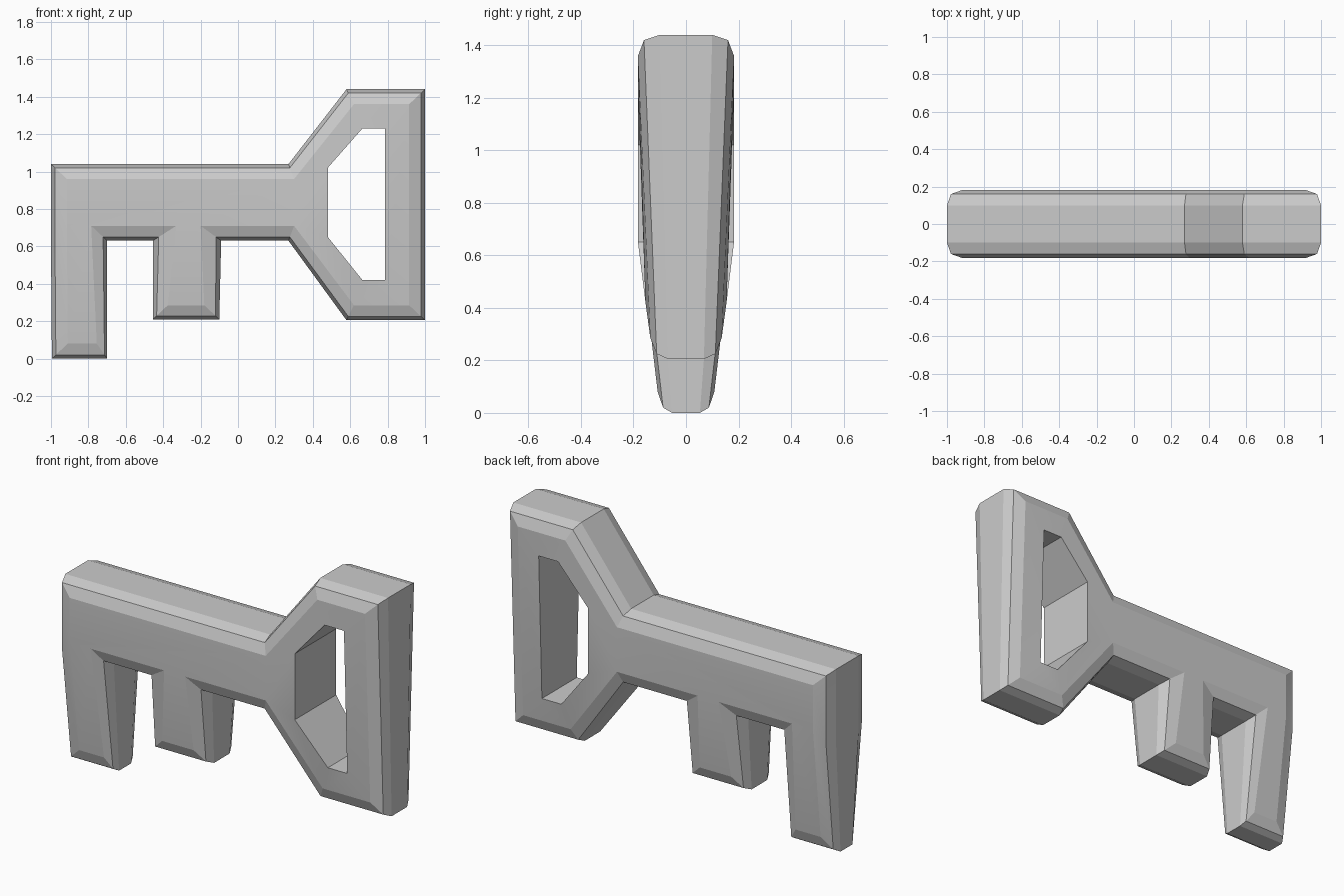
import bpy
import bmesh
from mathutils import Vector

if "Cube" in bpy.data.objects:
    bpy.data.objects.remove(bpy.data.objects["Cube"])

# Silhouette of the key and the matching border of its flat face (x, z)
OUTLINE = [(-1, 1.04), (.27, 1.04), (.58, 1.44), (1, 1.44), (1, .205),
           (.58, .205), (.27, .63), (-.09, .63), (-.1, .21), (-.455, .21),
           (-.455, .63), (-.7, .63), (-.7, 0), (-.995, 0), (-1, .63)]
BORDER = [(-.915, .96), (.3, .96), (.62, 1.36), (.915, 1.36), (.915, .285),
          (.62, .285), (.3, .71), (-.2, .71), (-.18, .285), (-.375, .285),
          (-.33, .71), (-.785, .71), (-.755, .08), (-.91, .08), (-.915, .71)]
HOLE = [(.48, 1.02), (.665, 1.23), (.785, 1.23), (.785, .42), (.665, .42),
        (.48, .65)]
# Edge profile: share of the way to the border, half thickness
PROFILE = [(0, .1), (.25, .16), (1, .183)]


def taper(z):
    """The teeth get thinner towards their tips."""
    return min(1, .53 + .47 * z / .63)


def ring(bm, points, y):
    return [bm.verts.new((p[0], y * taper(p[1]), p[1])) for p in points]


def bridge(bm, a, b):
    for i in range(len(a)):
        j = (i + 1) % len(a)
        bm.faces.new((a[i], a[j], b[j], b[i]))


def loop_edges(bm, loop):
    return [bm.edges.get((v, loop[(i + 1) % len(loop)]))
            for i, v in enumerate(loop)]


bm = bmesh.new()

# Bevelled rim from the front border round to the back border
rings = []
for side in (-1, 1):
    layers = PROFILE if side > 0 else PROFILE[::-1]
    for share, half in layers:
        pts = [Vector(o).lerp(Vector(b), share) for o, b in zip(OUTLINE, BORDER)]
        rings.append(ring(bm, pts, side * half))
for a, b in zip(rings, rings[1:]):
    bridge(bm, a, b)

# Straight walls of the bow opening
depth = PROFILE[-1][1]
holes = [ring(bm, HOLE, -depth), ring(bm, HOLE, depth)]
bridge(bm, *holes)

# Flat faces: shaft, both teeth, and the bow around its opening
for border, hole, side in ((rings[0], holes[0], -1), (rings[-1], holes[1], 1)):
    for ids in ((0, 1, 6, 7, 10, 11, 14), (11, 12, 13, 14), (7, 8, 9, 10)):
        bm.faces.new([border[i] for i in ids])
    edges = loop_edges(bm, border[1:7]) + loop_edges(bm, hole)
    bmesh.ops.triangle_fill(bm, use_beauty=True, edges=edges,
                            normal=(0, side, 0))

bmesh.ops.recalc_face_normals(bm, faces=bm.faces)
mesh = bpy.data.meshes.new("key")
bm.to_mesh(mesh)
bm.free()

# Plain grey finish
grey = bpy.data.materials.new("light grey")
grey.use_nodes = True
colour = (.6, .6, .6, 1)
grey.diffuse_color = colour
grey.node_tree.nodes["Principled BSDF"].inputs["Base Color"].default_value = colour
mesh.materials.append(grey)

key = bpy.data.objects.new("key", mesh)
bpy.context.collection.objects.link(key)
bpy.ops.object.select_all(action='DESELECT')
key.select_set(True)
bpy.context.view_layer.objects.active = key
bpy.ops.object.shade_smooth_by_angle(angle=.2)
